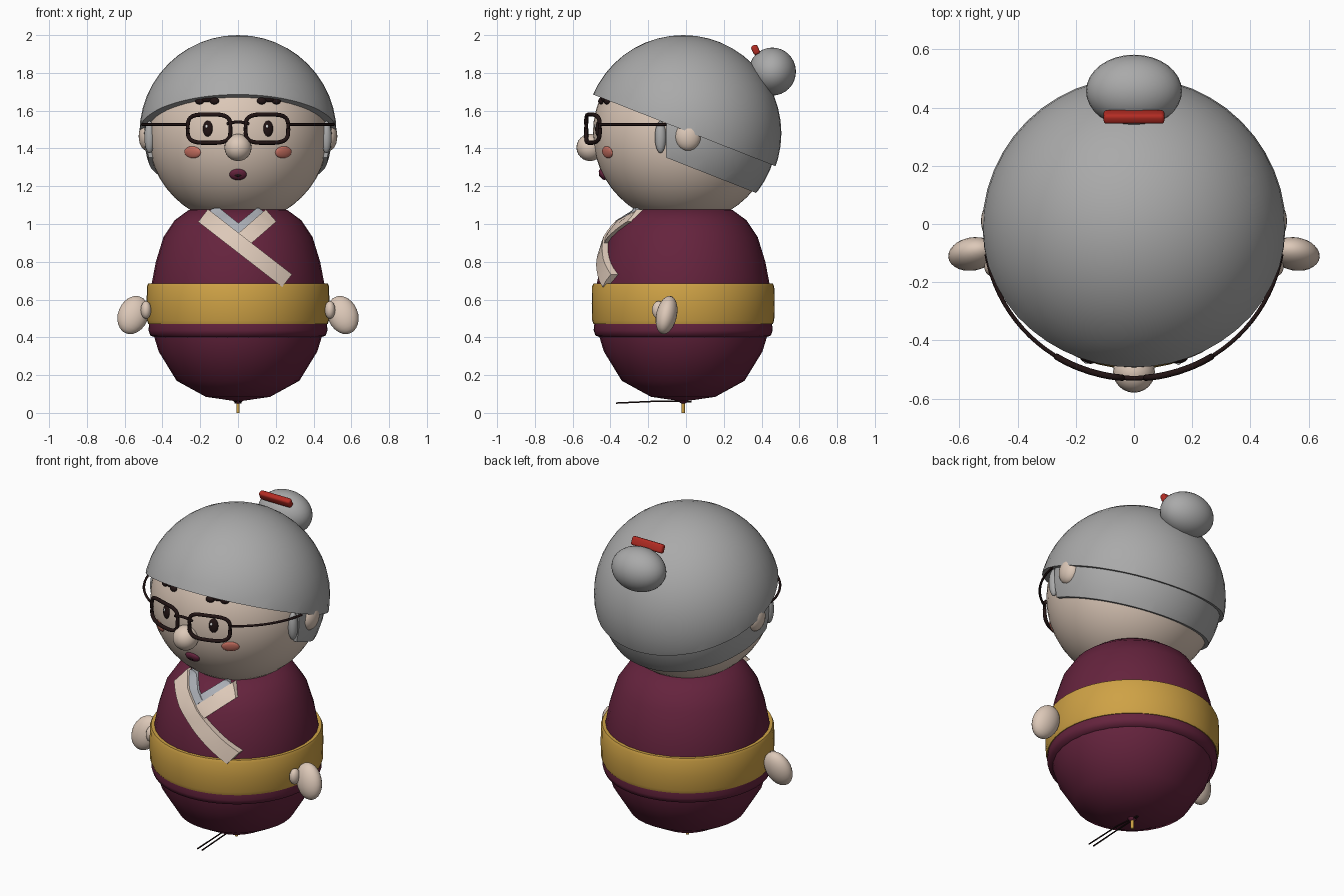
import bpy, bmesh, math
from mathutils import Vector, Matrix

if "Cube" in bpy.data.objects:
    bpy.data.objects.remove(bpy.data.objects["Cube"])

CY = -0.015                      # shared centre line
HEAD = Vector((0, CY, 1.48))
SKIN_R = 0.478


def material(name, rgb):
    m = bpy.data.materials.new(name)
    m.diffuse_color = (*rgb, 1)
    m.use_nodes = True
    m.node_tree.nodes["Principled BSDF"].inputs["Base Color"].default_value = m.diffuse_color
    return m


HAIR = material("grey_hair", (0.40, 0.40, 0.40))
SKIN = material("skin", (0.72, 0.58, 0.48))
MAROON = material("maroon_cloth", (0.130, 0.017, 0.047))
GOLD = material("gold_sash", (0.62, 0.36, 0.06))
RED = material("red_pin", (0.45, 0.025, 0.017))
BLUSH = material("blush", (0.60, 0.17, 0.125))
DARK = material("dark_brown", (0.016, 0.007, 0.007))
LINING = material("grey_lining", (0.40, 0.42, 0.46))
WHITE = material("white", (0.8, 0.8, 0.8))


def finish(name, bm, mat, angle=40):
    bmesh.ops.recalc_face_normals(bm, faces=bm.faces)
    me = bpy.data.meshes.new(name)
    bm.to_mesh(me)
    bm.free()
    me.materials.append(mat)
    ob = bpy.data.objects.new(name, me)
    bpy.context.collection.objects.link(ob)
    bpy.ops.object.select_all(action='DESELECT')
    bpy.context.view_layer.objects.active = ob
    ob.select_set(True)
    bpy.ops.object.shade_smooth_by_angle(angle=math.radians(angle))
    return ob


def ellipsoid(name, loc, radii, mat, rot=None, seg=24, cuts=()):
    """Ellipsoid; cuts are (point, normal) planes that remove the normal side and cap it."""
    bm = bmesh.new()
    bmesh.ops.create_uvsphere(bm, u_segments=seg, v_segments=seg // 2, radius=1)
    rot = rot.to_4x4() if rot else Matrix()
    bm.transform(Matrix.Translation(loc) @ rot @ Matrix.Diagonal((*radii, 1)))
    for co, no in cuts:
        geom = bm.verts[:] + bm.edges[:] + bm.faces[:]
        cut = bmesh.ops.bisect_plane(bm, geom=geom, plane_co=co, plane_no=no, clear_outer=True)
        edges = [e for e in cut["geom_cut"] if isinstance(e, bmesh.types.BMEdge)]
        bmesh.ops.edgenet_fill(bm, edges=edges)
    return finish(name, bm, mat)


def on_head(x, z, r=SKIN_R):
    """Point on the face of a sphere around the head centre, with its facing rotation."""
    d = Vector((x, -math.sqrt(r * r - x * x - (z - HEAD.z) ** 2), z - HEAD.z))
    return HEAD + d, d.to_track_quat('Y', 'Z').to_matrix()


def face_spot(name, x, z, radii, mat, r=SKIN_R):
    p, rot = on_head(x, z, r)
    return ellipsoid(name, p, radii, mat, rot)


def tube(name, pts, radius, mat, closed=False, sides=8):
    """Round tube swept through the points."""
    bm = bmesh.new()
    pts = [Vector(p) for p in pts]
    n, rings = len(pts), []
    for i, p in enumerate(pts):
        a = pts[(i - 1) % n] if closed or i else p
        b = pts[(i + 1) % n] if closed or i < n - 1 else p
        q = (b - a).to_track_quat('Z', 'Y')
        rings.append([bm.verts.new(p + q @ Vector((radius * math.cos(t), radius * math.sin(t), 0)))
                      for t in (k * math.tau / sides for k in range(sides))])
    for i in range(n if closed else n - 1):
        r0, r1 = rings[i], rings[(i + 1) % n]
        if i == n - 1:           # line the closing ring up with the first
            s = min(range(sides), key=lambda k: (r0[0].co - r1[k].co).length)
            r1 = r1[s:] + r1[:s]
        for k in range(sides):
            j = (k + 1) % sides
            bm.faces.new((r0[k], r0[j], r1[j], r1[k]))
    if not closed:
        bm.faces.new(rings[0])
        bm.faces.new(rings[-1])
    return finish(name, bm, mat, 60)


def lathe(name, profile, mat, seg=32, angle=40):
    bm = bmesh.new()
    vs = [bm.verts.new((r, 0, z)) for r, z in profile]
    es = [bm.edges.new(p) for p in zip(vs, vs[1:])]
    bmesh.ops.spin(bm, geom=vs + es, axis=(0, 0, 1), cent=(0, 0, 0), steps=seg, angle=math.tau)
    bmesh.ops.remove_doubles(bm, verts=bm.verts, dist=1e-4)
    bm.transform(Matrix.Translation((0, CY, 0)))
    return finish(name, bm, mat, angle)


# Body, rolled hem fold and sash
BODY = [(0, 0.06), (0.17, 0.085), (0.325, 0.17), (0.42, 0.325), (0.455, 0.44), (0.457, 0.685),
        (0.435, 0.80), (0.395, 0.93), (0.335, 1.02), (0.26, 1.075), (0, 1.10)]
lathe("kimono_body", BODY, MAROON)
lathe("cloth_fold", [(0.44, 0.40), (0.465, 0.41), (0.474, 0.437), (0.470, 0.475), (0.44, 0.48)], MAROON, 48, 60)
lathe("sash", [(0.44, 0.47), (0.475, 0.47), (0.482, 0.49), (0.484, 0.58), (0.482, 0.67),
               (0.475, 0.685), (0.44, 0.685)], GOLD, 48)


def body_radius(z):
    for (r0, z0), (r1, z1) in zip(BODY, BODY[1:]):
        if z0 <= z <= z1:
            return r0 + (r1 - r0) * (z - z0) / (z1 - z0)
    return 0.2


def collar(name, a, b, width, lift, mat, thick=0.03):
    """Cloth strip from a to b (x, z) wrapped over the chest."""
    a, b = Vector(a), Vector(b)
    side = Vector((-(b - a).y, (b - a).x)).normalized() * width / 2
    bm = bmesh.new()
    rows = []
    for i in range(13):
        c = a.lerp(b, i / 12)
        row = []
        for depth, s in ((lift, -1), (lift, 0), (lift, 1), (lift - thick, 1), (lift - thick, -1)):
            p = c + side * s
            r = body_radius(min(p.y, 1.07)) + depth
            row.append(bm.verts.new((p.x, CY - math.sqrt(r * r - p.x ** 2), min(p.y, 1.085))))
        rows.append(row)
    for r0, r1 in zip(rows, rows[1:]):
        for k in range(5):
            j = (k + 1) % 5
            bm.faces.new((r0[k], r0[j], r1[j], r1[k]))
    bm.faces.new(rows[0])
    bm.faces.new(rows[-1])
    return finish(name, bm, mat)


collar("collar_over", (-0.185, 1.045), (0.26, 0.70), 0.085, 0.03, SKIN)
collar("collar_under", (0.175, 1.045), (0.02, 0.91), 0.085, 0.02, SKIN)
collar("lining_left", (-0.14, 1.08), (0.01, 0.96), 0.06, 0.016, LINING)
collar("lining_right", (0.13, 1.07), (-0.005, 0.96), 0.06, 0.012, LINING)

# Head, hair cap cut on a tilted plane, and nape hair
ellipsoid("head", HEAD, (SKIN_R,) * 3, SKIN, seg=48)
down = Vector((0, -0.393, -1)).normalized()
ellipsoid("hair_cap", HEAD, (0.522, 0.52, 0.52), HAIR, seg=48, cuts=[((0, CY, 1.498), down)])
ellipsoid("nape_hair", HEAD, (0.499,) * 3, HAIR, seg=48,
          cuts=[((0, CY, 1.316), down), ((0, -0.106, 0), (0, -1, 0))])
ellipsoid("hair_bun", (0, 0.457, 1.807), (0.165, 0.125, 0.127), HAIR, seg=32)

# Hair pin
bm = bmesh.new()
bmesh.ops.create_cube(bm, size=1)
bm.transform(Matrix.Translation((0, 0.368, 1.922)) @ Matrix.Rotation(math.radians(25), 4, 'X')
             @ Matrix.Diagonal((0.21, 0.036, 0.052, 1)))
bmesh.ops.bevel(bm, geom=bm.edges[:], offset=0.012, segments=3, affect='EDGES', profile=0.5)
finish("hair_pin", bm, RED)

# Nose and mouth
ellipsoid("nose", (0, -0.508, 1.405), (0.072,) * 3, SKIN)
face_spot("lips", 0, 1.262, (0.046, 0.018, 0.032), MAROON)
face_spot("mouth_opening", 0, 1.262, (0.026, 0.016, 0.012), DARK, SKIN_R + 0.005)


def lens_y(x, r=0.515):
    return CY - math.sqrt(r * r - x * x)


for s, tag in ((-1, "left"), (1, "right")):
    # Facial features
    face_spot("eye_" + tag, s * 0.16, 1.505, (0.027, 0.014, 0.042), DARK)
    face_spot("eye_glint_" + tag, s * 0.16 - 0.006, 1.517, (0.007, 0.005, 0.009), WHITE, SKIN_R + 0.012)
    face_spot("cheek_" + tag, s * 0.24, 1.38, (0.05, 0.012, 0.032), BLUSH)
    for i, (x, z, rx) in enumerate(((0.125, 1.652, 0.026), (0.165, 1.664, 0.036), (0.203, 1.652, 0.026))):
        face_spot(f"eyebrow_{tag}_{i}", s * x, z, (rx, 0.016, 0.019), DARK, SKIN_R + 0.004)
    # Ears and sideburns
    ellipsoid("ear_" + tag, (s * 0.48, 0.01, 1.465), (0.046, 0.07, 0.078), SKIN)
    ellipsoid("sideburn_" + tag, (s * 0.468, -0.135, 1.46), (0.028, 0.03, 0.085), HAIR)
    # Glasses: rounded rim and temple follow an arc around the head
    rim = []
    for k in range(40):
        t = k * math.tau / 40
        c, n = math.cos(t), math.sin(t)
        x = s * 0.153 + 0.113 * math.copysign(abs(c) ** 0.55, c)
        rim.append((x, lens_y(x), 1.505 + 0.075 * math.copysign(abs(n) ** 0.55, n)))
    tube("glasses_rim_" + tag, rim, 0.011, DARK, closed=True)
    arc = [math.radians(a) for a in range(32, 81, 4)]
    tube("glasses_temple_" + tag, [(s * 0.515 * math.sin(a), CY - 0.515 * math.cos(a), 1.527) for a in arc],
         0.007, DARK)
    # Hands with thumbs
    ellipsoid("hand_" + tag, (s * 0.555, -0.103, 0.518), (0.08, 0.055, 0.106), SKIN,
              Matrix.Rotation(-s * math.radians(22), 3, 'Y') @ Matrix.Rotation(math.radians(-12), 3, 'X'))
    ellipsoid("thumb_" + tag, (s * 0.487, -0.145, 0.545), (0.028, 0.035, 0.047), SKIN)
    # Thin prongs under the base
    tube("prong_" + tag, [(s * 0.004, 0.03, 0.06), (s * 0.014, -0.15, 0.062), (s * 0.016, -0.37, 0.052)],
         0.004, DARK)

tube("glasses_bridge", [(x / 100, lens_y(x / 100), 1.53 + 0.01 * math.cos(x * 0.26)) for x in range(-6, 7, 2)],
     0.008, DARK)

# Peg under the base
lathe("peg", [(0, 0), (0.009, 0), (0.009, 0.07), (0, 0.07)], GOLD, 12)
lathe("peg_collar", [(0, 0.048), (0.016, 0.052), (0.026, 0.064), (0, 0.075)], MAROON, 16)
